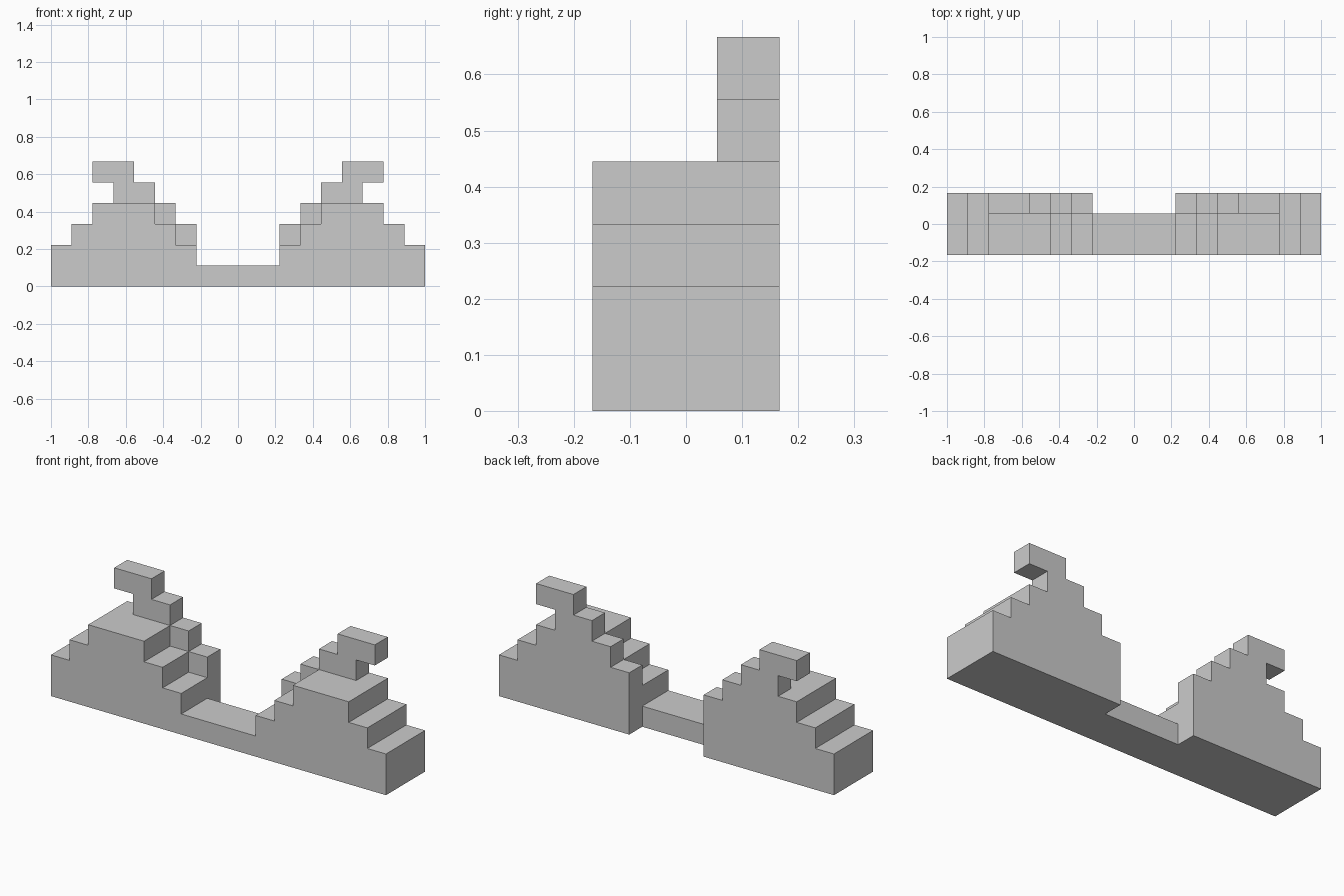
import bpy, bmesh, math

if "Cube" in bpy.data.objects:
    bpy.data.objects.remove(bpy.data.objects["Cube"])

U = 1 / 9  # one block


def slab(name, profile, y0, y1):
    """Extrude an x-z outline (in blocks) from y0 to y1."""
    bm = bmesh.new()
    face = bm.faces.new([bm.verts.new((x * U, y0 * U, z * U)) for x, z in profile])
    ext = bmesh.ops.extrude_face_region(bm, geom=[face])
    top = [v for v in ext["geom"] if isinstance(v, bmesh.types.BMVert)]
    bmesh.ops.translate(bm, verts=top, vec=(0, (y1 - y0) * U, 0))
    bmesh.ops.recalc_face_normals(bm, faces=bm.faces)
    mesh = bpy.data.meshes.new(name)
    bm.to_mesh(mesh)
    bm.free()
    obj = bpy.data.objects.new(name, mesh)
    bpy.context.collection.objects.link(obj)
    return obj


# Front layer: two stepped mounds joined by a low bridge
half = [(-9, 0), (-9, 2), (-8, 2), (-8, 3), (-7, 3), (-7, 4), (-4, 4), (-4, 3),
        (-3, 3), (-3, 2), (-2, 2), (-2, 1)]
base = slab("stepped_base", half + [(-x, z) for x, z in reversed(half)], -1.5, 0.5)

# Back layer: stepped walls with outward hooks on top
wall = [(-9, 0), (-9, 2), (-8, 2), (-8, 3), (-7, 3), (-7, 4), (-6, 4), (-6, 5),
        (-7, 5), (-7, 6), (-5, 6), (-5, 5), (-4, 5), (-4, 4), (-3, 4), (-3, 3),
        (-2, 3), (-2, 0)]

# Fuse both walls to the base
bpy.context.view_layer.objects.active = base
for name, s in (("left_hook_wall", 1), ("right_hook_wall", -1)):
    part = slab(name, [(s * x, z) for x, z in wall], 0.5, 1.5)
    mod = base.modifiers.new(name, "BOOLEAN")
    mod.operation = "UNION"
    mod.solver = "EXACT"
    mod.object = part
    bpy.ops.object.modifier_apply(modifier=mod.name)
    bpy.data.objects.remove(part)

# Merge coplanar faces
bm = bmesh.new()
bm.from_mesh(base.data)
bmesh.ops.remove_doubles(bm, verts=bm.verts, dist=1e-4)
bmesh.ops.dissolve_limit(bm, angle_limit=math.radians(1), verts=bm.verts, edges=bm.edges)
bm.to_mesh(base.data)
bm.free()
